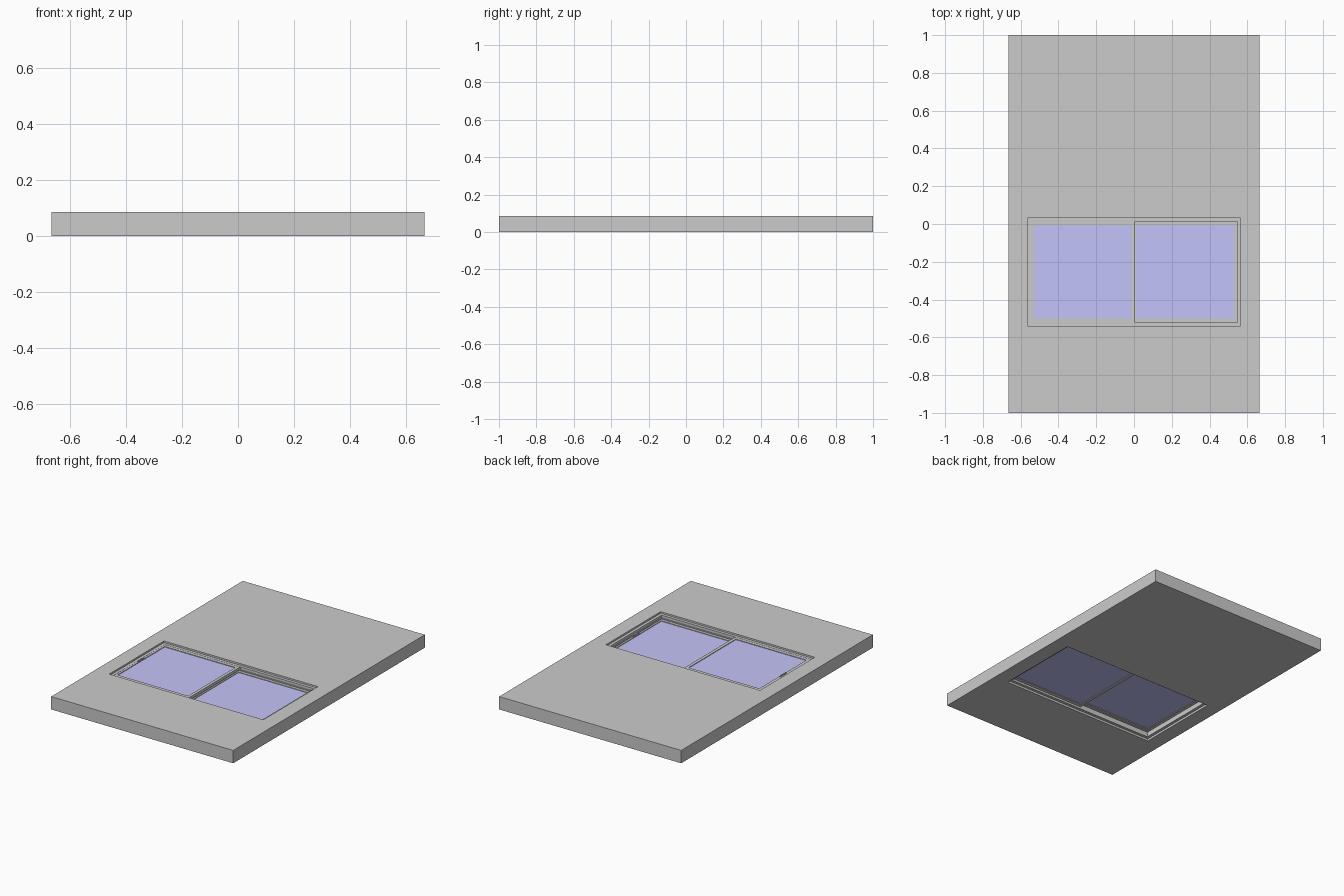
import bpy, bmesh

if "Cube" in bpy.data.objects:
    bpy.data.objects.remove(bpy.data.objects["Cube"])

blue = bpy.data.materials.new("glass_blue")
blue.diffuse_color = (0.55, 0.55, 0.95, 1)
blue.use_nodes = True
blue.node_tree.nodes["Principled BSDF"].inputs["Base Color"].default_value = blue.diffuse_color


def finish(name, bm):
    bmesh.ops.recalc_face_normals(bm, faces=bm.faces)
    me = bpy.data.meshes.new(name)
    bm.to_mesh(me)
    bm.free()
    ob = bpy.data.objects.new(name, me)
    bpy.context.collection.objects.link(ob)
    return ob


def rect(r):
    x0, x1, y0, y1 = r
    return [(x0, y0), (x1, y0), (x1, y1), (x0, y1)]


def ring(name, outer, inner, z0, z1):
    """Rectangular frame between two rectangles (x0, x1, y0, y1)."""
    bm = bmesh.new()
    loops = [[bm.verts.new((x, y, z)) for x, y in rect(r)]
             for r, z in ((outer, z0), (outer, z1), (inner, z1), (inner, z0))]
    for k in range(4):
        a, b = loops[k], loops[(k + 1) % 4]
        for i in range(4):
            j = (i + 1) % 4
            bm.faces.new((a[i], a[j], b[j], b[i]))
    return finish(name, bm)


def box(name, r, z0, z1, mat=None):
    bm = bmesh.new()
    bmesh.ops.create_cube(bm, size=1)
    for v in bm.verts:
        v.co = (r[0] if v.co.x < 0 else r[1],
                r[2] if v.co.y < 0 else r[3],
                z0 if v.co.z < 0 else z1)
    ob = finish(name, bm)
    if mat:
        ob.data.materials.append(mat)
    return ob


def inset(r, d):
    return (r[0] + d, r[1] - d, r[2] + d, r[3] - d)


# Wall slab with the window opening
HOLE = (-0.563, 0.563, -0.54, 0.032)
ring("wall", (-0.665, 0.665, -1, 1), HOLE, 0, 0.085)

# Fixed outer frame with a divider lip between the two sliding tracks
ring("outer_frame", HOLE, inset(HOLE, 0.015), 0.014, 0.074)
JAMB = inset(HOLE, 0.015)
ring("track_divider", JAMB, inset(JAMB, 0.006), 0.049, 0.054)
ring("upper_track_lip", JAMB, inset(JAMB, 0.004), 0.070, 0.074)
ring("lower_track_lip", JAMB, inset(JAMB, 0.004), 0.014, 0.018)

# Two sliding sashes: left in the upper track, right in the lower track
sashes = (
    ("left", (JAMB[0], 0.006, JAMB[2], JAMB[3]), (-0.53, -0.014, -0.5, -0.008), 0.054, 0.073),
    ("right", (-0.010, JAMB[1], JAMB[2], JAMB[3]), (0.010, 0.53, -0.5, -0.008), 0.030, 0.049),
)
for side, outer, pane, z0, z1 in sashes:
    ring(side + "_sash", outer, pane, z0, z1)
    box(side + "_glass", inset(pane, -0.002), z0 + 0.004, z1 - 0.004, blue)
    # Finger grip on the outer stile: plate rim plus a pull bar
    s = -1 if side == "left" else 1
    cx = s * 0.537
    grip = (cx - 0.004, cx + 0.004, -0.28, -0.212)
    ring(side + "_grip_rim", grip, inset(grip, 0.002), z1, z1 + 0.003)
    box(side + "_grip_bar", (cx - 0.002, cx + 0.002, -0.265, -0.227), z1, z1 + 0.007)
